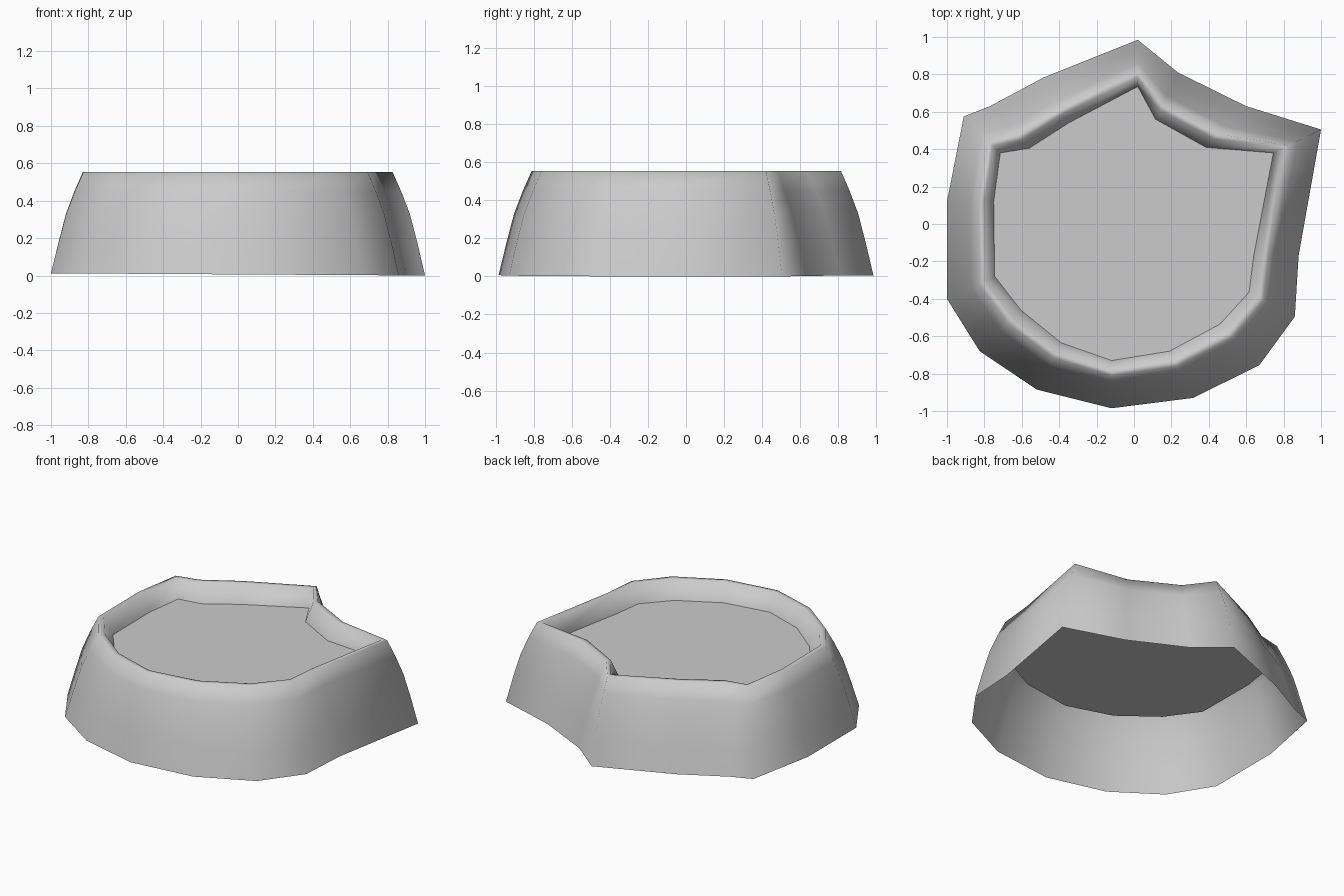
import bpy, bmesh

if "Cube" in bpy.data.objects:
    bpy.data.objects.remove(bpy.data.objects["Cube"])

# Matching plan outlines: foot of the outer wall, and edge of the recessed floor
foot = [(0.02, 0.985), (0.235, 0.81), (0.60, 0.63), (1.0, 0.505), (0.88, -0.17),
        (0.86, -0.495), (0.67, -0.755), (0.315, -0.93), (-0.12, -0.985), (-0.52, -0.885),
        (-0.825, -0.68), (-1.0, -0.40), (-1.0, 0.12), (-0.91, 0.575), (-0.77, 0.63),
        (-0.48, 0.785)]
floor = [(0.02, 0.735), (0.115, 0.56), (0.385, 0.41), (0.745, 0.38), (0.64, -0.17),
         (0.615, -0.365), (0.46, -0.535), (0.19, -0.68), (-0.12, -0.73), (-0.39, -0.635),
         (-0.605, -0.46), (-0.745, -0.28), (-0.75, 0.12), (-0.715, 0.38), (-0.56, 0.405),
         (-0.35, 0.54)]
n = len(foot)

# Wall profile: (blend from foot to floor outline, height)
FLOOR_Z = 0.435
profile = [(0.0, 0.0), (0.16, 0.175), (0.32, 0.33), (0.50, 0.45), (0.68, 0.553),
           (0.80, 0.553), (1.0, FLOOR_Z)]


def add_ring(bm, t, z):
    """Ring of vertices between the two outlines."""
    ring = []
    for (ax, ay), (bx, by) in zip(foot, floor):
        # the foot rises very slightly towards the left
        h = z if z else 0.006 * (1 - ax)
        ring.append(bm.verts.new((ax + (bx - ax) * t, ay + (by - ay) * t, h)))
    return ring


def finish(bm, name):
    mesh = bpy.data.meshes.new(name)
    bm.to_mesh(mesh)
    bm.free()
    bpy.context.collection.objects.link(bpy.data.objects.new(name, mesh))


# Outer wall, rim and inner wall, smooth shaded
bm = bmesh.new()
rings = [add_ring(bm, t, z) for t, z in profile]
for lower, upper in zip(rings, rings[1:]):
    for i in range(n):
        j = (i + 1) % n
        bm.faces.new((lower[j], lower[i], upper[i], upper[j])).smooth = True
finish(bm, "rim_wall")

# Flat recessed floor, reaching under the rim; underside stays open
bm = bmesh.new()
bm.faces.new(list(reversed(add_ring(bm, 0.72, FLOOR_Z))))
finish(bm, "floor_panel")
